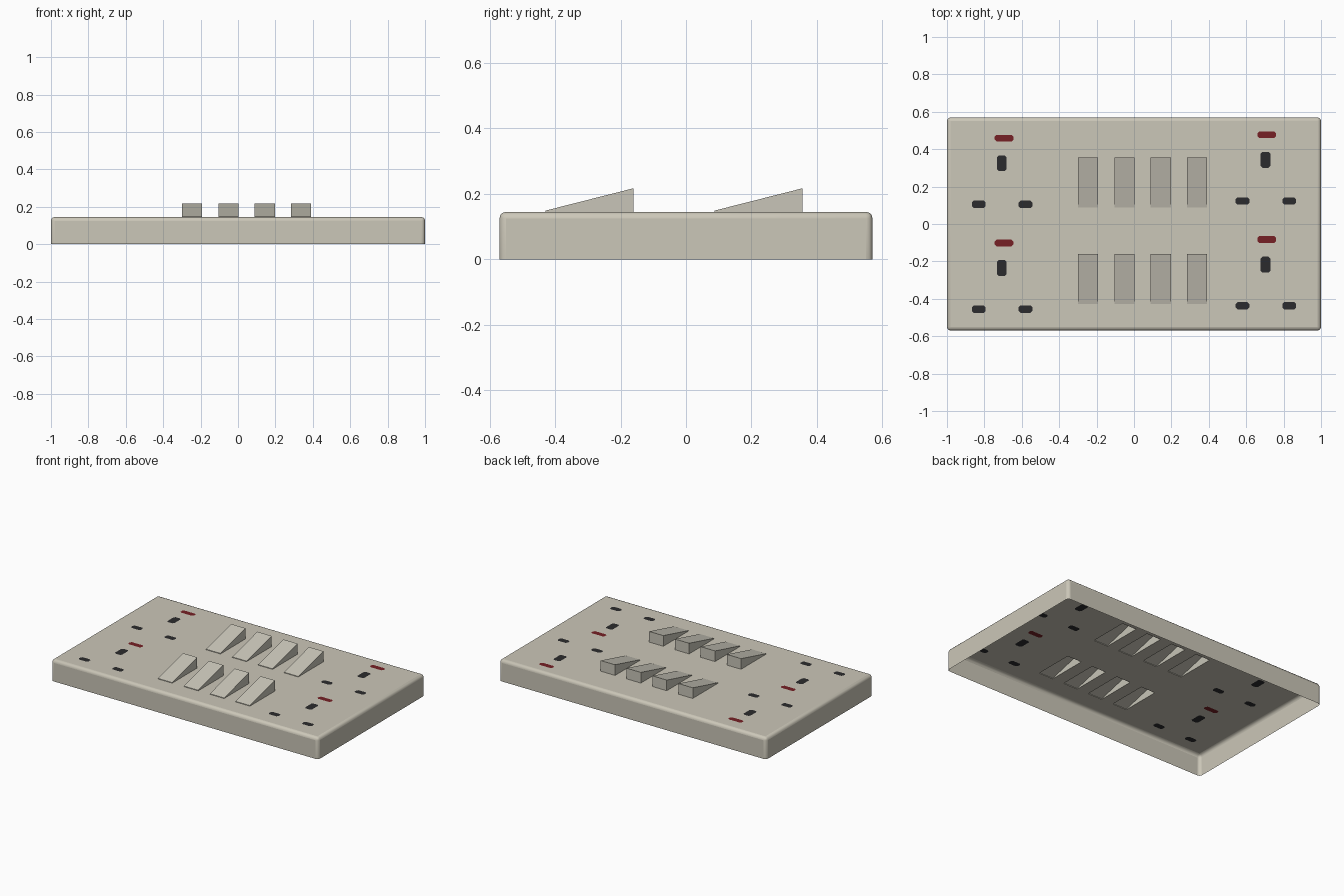
import bpy, bmesh
from mathutils import Vector

if "Cube" in bpy.data.objects:
    bpy.data.objects.remove(bpy.data.objects["Cube"])

TOP = 0.145            # height of the plate
W, D = 1.0, 0.57       # half width, half depth


def material(name, rgb):
    m = bpy.data.materials.new(name)
    m.diffuse_color = (*rgb, 1)
    m.use_nodes = True
    m.node_tree.nodes["Principled BSDF"].inputs["Base Color"].default_value = m.diffuse_color
    return m


PLATE = material("warm_grey_plastic", (0.60, 0.57, 0.48))
SWITCH = material("switch_grey", (0.58, 0.56, 0.48))
DARK = material("dark_slot", (0.024, 0.024, 0.026))
RED = material("red_marker", (0.18, 0.014, 0.018))


def make_object(name, bm, mats):
    me = bpy.data.meshes.new(name)
    bm.to_mesh(me)
    bm.free()
    for m in mats:
        me.materials.append(m)
    ob = bpy.data.objects.new(name, me)
    bpy.context.collection.objects.link(ob)
    return ob


def loop_points(cx, cy, w, h, c=0.0):
    """Rectangle outline, with clipped corners when c > 0 (counter-clockwise)."""
    x, y = w / 2, h / 2
    if c:
        pts = [(x, -y + c), (x, y - c), (x - c, y), (-x + c, y),
               (-x, y - c), (-x, -y + c), (-x + c, -y), (x - c, -y)]
    else:
        pts = [(x, -y), (x, y), (-x, y), (-x, -y)]
    return [(cx + a, cy + b, TOP) for a, b in pts]


# Layout: four sockets (three slots and a red marker each), eight switches
slots = []             # (centre x, centre y, width, height, material slot)
for row in (0.0, -0.56):
    for red_x, tall_x, wide_xs, dy in ((-0.695, -0.707, (-0.83, -0.58), 0.0),
                                       (0.71, 0.703, (0.58, 0.83), 0.018)):
        y = row + dy
        slots.append((red_x, y + 0.459, 0.10, 0.036, 2))
        slots.append((tall_x, y + 0.325, 0.052, 0.085, 1))
        slots += [(x, y + 0.105, 0.073, 0.04, 1) for x in wide_xs]

SW_W, SW_D = 0.107, 0.268
switches = [(x, y) for y in (0.2215, -0.295)
            for x in (-0.246, -0.051, 0.143, 0.336)]

# Plate: open-bottomed shell with rounded top and corner edges
bm = bmesh.new()
bmesh.ops.create_cube(bm, size=1)
for v in bm.verts:
    v.co = Vector((v.co.x * 2 * W, v.co.y * 2 * D, (v.co.z + 0.5) * TOP))
edges = [e for e in bm.edges if max(v.co.z for v in e.verts) > TOP / 2]
bmesh.ops.bevel(bm, geom=edges, offset=0.02, segments=3, profile=0.5,
                affect='EDGES', clamp_overlap=True)
bm.normal_update()
bmesh.ops.delete(bm, geom=[f for f in bm.faces if f.normal.z < -0.9],
                 context='FACES_ONLY')
for f in bm.faces:
    f.smooth = f.calc_area() < 0.08 and max(abs(c) for c in f.normal) < 0.999
top = max((f for f in bm.faces if f.normal.z > 0.99), key=lambda f: f.calc_area())
fill_edges = list(top.edges)
bmesh.ops.delete(bm, geom=[top], context='FACES_ONLY')


def add_loop(points):
    vs = [bm.verts.new(p) for p in points]
    fill_edges.extend(bm.edges.new((vs[i - 1], vs[i])) for i in range(len(vs)))
    return vs


# Openings beneath the switches, and coloured slots set into the top face
for x, y in switches:
    add_loop(loop_points(x, y, SW_W, SW_D))
slot_loops = [(add_loop(loop_points(x, y, w, h, 0.01)), m)
              for x, y, w, h, m in slots]
res = bmesh.ops.triangle_fill(bm, use_beauty=True, use_dissolve=False,
                              edges=fill_edges, normal=(0, 0, 1))
new_faces = [g for g in res["geom"] if isinstance(g, bmesh.types.BMFace)]
for vs, m in slot_loops:
    f = bm.faces.get(vs) or bm.faces.new(vs)
    f.material_index = m
    new_faces.append(f)
for f in new_faces:
    f.normal_update()
    if f.normal.z < 0:
        f.normal_flip()
make_object("socket_plate", bm, [PLATE, DARK, RED])

# Switches: hollow wedges rising towards the back
for i, (x, y) in enumerate(switches):
    bm = bmesh.new()
    bmesh.ops.create_cube(bm, size=1)
    for v in bm.verts:
        z = TOP
        if v.co.z > 0:
            z = 0.217 if v.co.y > 0 else 0.149
        v.co = Vector((x + v.co.x * SW_W, y + v.co.y * SW_D, z))
    bm.normal_update()
    bmesh.ops.delete(bm, geom=[f for f in bm.faces if f.normal.z < -0.9],
                     context='FACES_ONLY')
    make_object(f"rocker_switch_{i + 1}", bm, [SWITCH])
